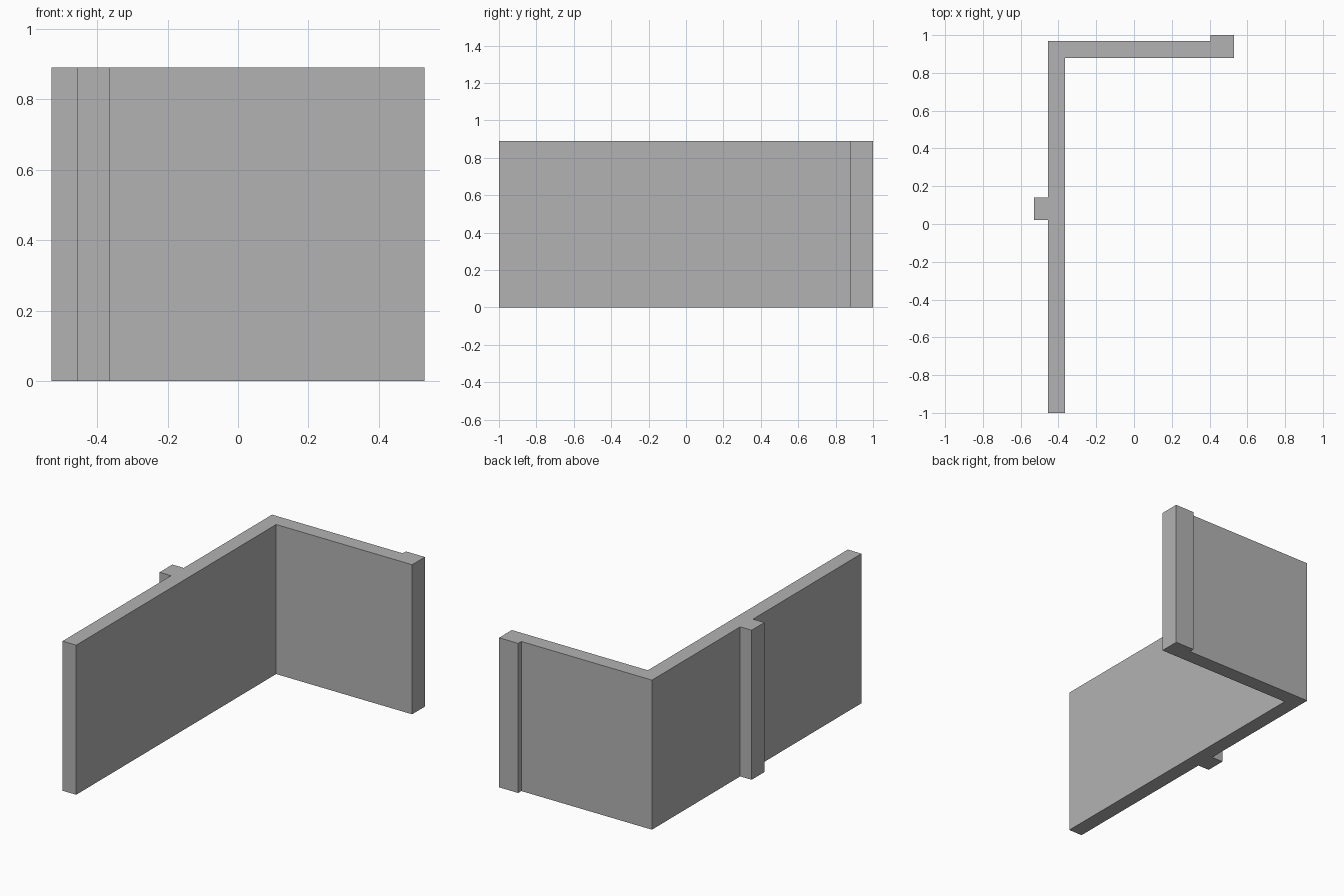
import bpy
import bmesh

# Remove the default cube
cube = bpy.data.objects.get("Cube")
if cube:
    bpy.data.objects.remove(cube, do_unlink=True)

HEIGHT = 0.89

# Plain grey material
grey = bpy.data.materials.new("plain_grey")
grey.use_nodes = True
colour = (0.45, 0.45, 0.45, 1)
grey.diffuse_color = colour
grey.node_tree.nodes["Principled BSDF"].inputs["Base Color"].default_value = colour


def extrude_plan(name, outline, height):
    """Raise a closed floor plan into a solid wall."""
    bm = bmesh.new()
    base = bm.faces.new([bm.verts.new((x, y, 0)) for x, y in outline])
    raised = bmesh.ops.extrude_face_region(bm, geom=[base], use_keep_orig=True)
    top = [v for v in raised["geom"] if isinstance(v, bmesh.types.BMVert)]
    bmesh.ops.translate(bm, verts=top, vec=(0, 0, height))
    bmesh.ops.recalc_face_normals(bm, faces=bm.faces)
    mesh = bpy.data.meshes.new(name)
    bm.to_mesh(mesh)
    bm.free()
    mesh.materials.append(grey)
    obj = bpy.data.objects.new(name, mesh)
    bpy.context.collection.objects.link(obj)
    return obj


# L-shaped wall with a pier on the long side and a thickened end on the short side
plan = [
    (-0.455, -1), (-0.365, -1), (-0.365, 0.88), (0.53, 0.88),
    (0.53, 1), (0.405, 1), (0.405, 0.97), (-0.455, 0.97),
    (-0.455, 0.14), (-0.53, 0.14), (-0.53, 0.02), (-0.455, 0.02),
]
extrude_plan("corner_wall", plan, HEIGHT)
